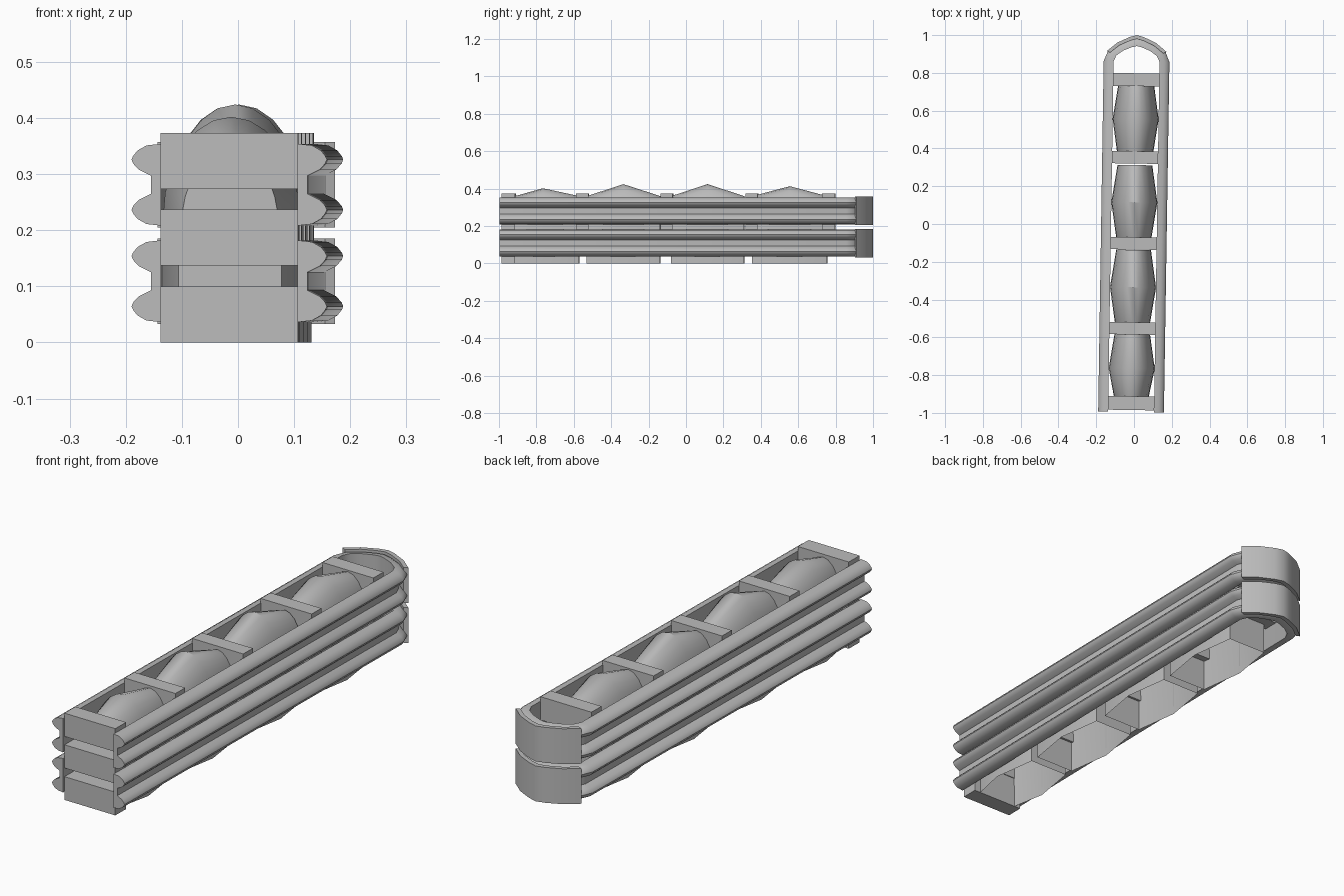
import bpy, bmesh, math
from mathutils import Matrix

if "Cube" in bpy.data.objects:
    bpy.data.objects.remove(bpy.data.objects["Cube"], do_unlink=True)

steel = bpy.data.materials.new("galvanised grey")
steel.use_nodes = True
GREY = (0.5, 0.5, 0.5, 1)
steel.diffuse_color = GREY
steel.node_tree.nodes["Principled BSDF"].inputs["Base Color"].default_value = GREY

# The whole cushion is turned slightly about the vertical
TURN = Matrix.Rotation(math.radians(-0.9), 4, "Z")
HALF = 0.1215      # half width inside the rails
BEND = 0.86        # where the rails start to curve into the nose


def finish(name, bm, smooth=None):
    bm.transform(TURN)
    mesh = bpy.data.meshes.new(name)
    bm.to_mesh(mesh)
    bm.free()
    mesh.materials.append(steel)
    obj = bpy.data.objects.new(name, mesh)
    bpy.context.collection.objects.link(obj)
    if smooth:
        bpy.ops.object.select_all(action="DESELECT")
        obj.select_set(True)
        bpy.context.view_layer.objects.active = obj
        bpy.ops.object.shade_smooth_by_angle(angle=math.radians(smooth))
    return obj


def loft(bm, rings, closed=True, caps=True):
    """Skin a list of point rings."""
    rows = [[bm.verts.new(p) for p in ring] for ring in rings]
    n = len(rows[0])
    for a, b in zip(rows, rows[1:]):
        for i in range(n if closed else n - 1):
            j = (i + 1) % n
            bm.faces.new((a[i], a[j], b[j], b[i]))
    if caps:
        bm.faces.new(rows[0])
        bm.faces.new(rows[-1])
    bmesh.ops.recalc_face_normals(bm, faces=bm.faces)


def nose_point(angle, depth, z):
    """Point on the rounded nose, pushed outward by depth."""
    c, s = math.cos(angle), math.sin(angle)
    x = math.copysign(abs(c) ** 1.6, c) * (HALF + depth)
    return (x, BEND + s * (0.082 + depth), z)


def box(name, y0, y1, z0, z1):
    bm = bmesh.new()
    bmesh.ops.create_cube(bm, size=1)
    bm.transform(Matrix.Translation((0, (y0 + y1) / 2, (z0 + z1) / 2))
                 @ Matrix.Diagonal((2 * HALF + 0.002, y1 - y0, z1 - z0, 1)))
    return finish(name, bm)


# Two-ridged beam section: (depth, height from the beam's middle)
lobe = [(0, -0.073), (0.026, -0.07), (0.042, -0.061), (0.05, -0.051),
        (0.0525, -0.045), (0.05, -0.038), (0.04, -0.027), (0.018, -0.016)]
section = lobe + [(d, -z) for d, z in reversed(lobe)]
ARC = [math.radians(22.5 * i) for i in range(9)]

for label, mid in (("lower", 0.109), ("upper", 0.281)):
    # Rail running up one side, round the nose and back
    rings = [[(HALF + d, -0.995, mid + z) for d, z in section]]
    rings += [[nose_point(a, d, mid + z) for d, z in section] for a in ARC]
    rings += [[(-HALF - d, -0.995, mid + z) for d, z in section]]
    bm = bmesh.new()
    loft(bm, rings)
    finish(label + "_rail", bm, 32)

    # Curved plate wrapped over the nose
    plate = [(0.038, -0.076), (0.058, -0.076), (0.058, 0.076), (0.038, 0.076)]
    bm = bmesh.new()
    loft(bm, [[nose_point(a, d, mid + z) for d, z in plate] for a in ARC[1:-1]])
    finish(label + "_nose_plate", bm, 32)

# Cross bars
for i, (y0, y1) in enumerate([(-0.985, -0.912), (-0.585, -0.52), (-0.135, -0.07),
                              (0.32, 0.385), (0.73, 0.798)]):
    box(f"top_crossbar_{i + 1}", y0, y1, 0.273, 0.373)
    box(f"middle_crossbar_{i + 1}", y0, y1, 0.137, 0.237)
box("bottom_front_crossbar", -0.985, -0.912, 0, 0.1)


def arch(y, half, centre, top):
    """Upright arch section, open along the ground."""
    pts = [(half, y, 0)]
    for i in range(13):
        a = math.pi * i / 12
        pts.append((half * math.cos(a), y, centre + (top - centre) * math.sin(a)))
    return pts + [(-half, y, 0)]


# Arched crash cells, widest and tallest in the middle
for i, (y0, ym, y1, top) in enumerate([(-0.915, -0.765, -0.57, 0.402),
                                       (-0.53, -0.335, -0.137, 0.424),
                                       (-0.08, 0.115, 0.312, 0.424),
                                       (0.355, 0.555, 0.755, 0.413)]):
    bm = bmesh.new()
    loft(bm, [arch(y0, 0.092, 0.16, 0.36), arch(ym, 0.122, 0.22, top),
              arch(y1, 0.092, 0.16, 0.36)], closed=False)
    finish(f"crash_cell_{i + 1}", bm, 35)
